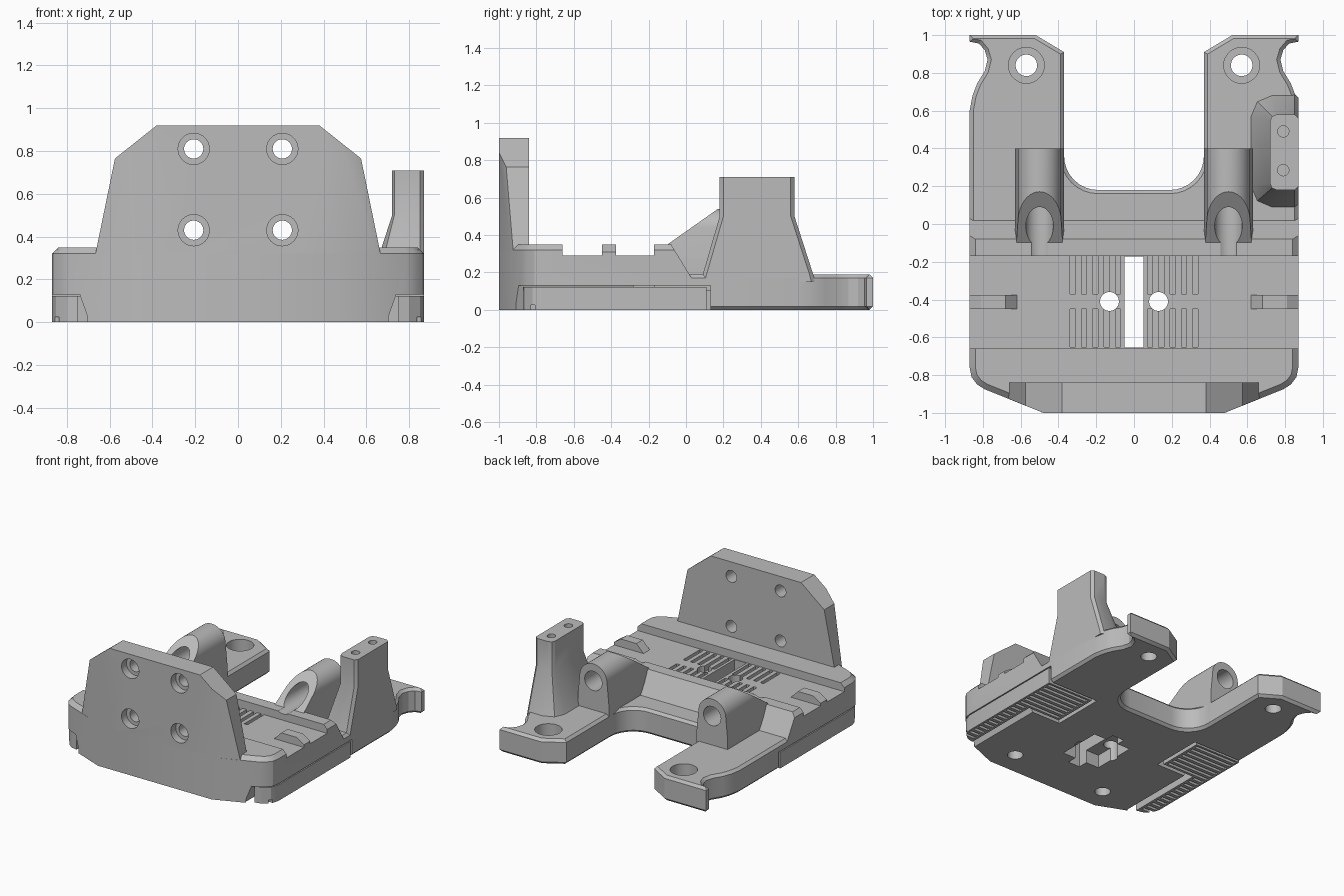
import bpy, bmesh
from math import sin, cos, pi
from mathutils import Vector

if "Cube" in bpy.data.objects:
    bpy.data.objects.remove(bpy.data.objects["Cube"], do_unlink=True)

grey = bpy.data.materials.new("plain grey")
grey.use_nodes = True
COLOUR = (0.5, 0.5, 0.5, 1)
grey.diffuse_color = COLOUR
grey.node_tree.nodes["Principled BSDF"].inputs["Base Color"].default_value = COLOUR


def finish(name, bm):
    bmesh.ops.recalc_face_normals(bm, faces=bm.faces)
    mesh = bpy.data.meshes.new(name)
    bm.to_mesh(mesh)
    bm.free()
    mesh.materials.append(grey)
    obj = bpy.data.objects.new(name, mesh)
    bpy.context.collection.objects.link(obj)
    return obj


def loft(name, rings):
    """Skin a stack of equal-length point rings and cap both ends."""
    bm = bmesh.new()
    loops = [[bm.verts.new(p) for p in ring] for ring in rings]
    n = len(loops[0])
    for a, b in zip(loops, loops[1:]):
        for i in range(n):
            j = (i + 1) % n
            bm.faces.new((a[i], a[j], b[j], b[i]))
    bm.faces.new(loops[0])
    bm.faces.new(loops[-1])
    return finish(name, bm)


def prism(name, pts, axis, lo, hi):
    """Extrude a 2D outline along an axis."""
    place = {"x": lambda a, b, h: (h, a, b),
             "y": lambda a, b, h: (a, h, b),
             "z": lambda a, b, h: (a, b, h)}[axis]
    return loft(name, [[place(a, b, h) for a, b in pts] for h in (lo, hi)])


def box(name, x0, x1, y0, y1, z0, z1):
    return prism(name, [(x0, y0), (x1, y0), (x1, y1), (x0, y1)], "z", z0, z1)


def arc(cx, cy, r, start, end, n):
    steps = [start + (end - start) * i / n for i in range(n + 1)]
    return [(cx + r * cos(t), cy + r * sin(t)) for t in steps]


def rod(name, a, b, r, axis, lo, hi):
    return prism(name, arc(a, b, r, 0, 2 * pi, 32)[:-1], axis, lo, hi)


def symmetric(half):
    return half + [(-x, y) for x, y in reversed(half)]


def chamfer(obj, heights, width):
    bm = bmesh.new()
    bm.from_mesh(obj.data)
    edges = [e for e in bm.edges if any(all(abs(v.co.z - h) < 1e-4 for v in e.verts) for h in heights)]
    bmesh.ops.bevel(bm, geom=edges, offset=width, segments=1, affect="EDGES", clamp_overlap=True)
    bm.to_mesh(obj.data)
    bm.free()


def boolean(obj, tool, op="DIFFERENCE", keep=False):
    mod = obj.modifiers.new("cut", "BOOLEAN")
    mod.operation, mod.solver, mod.object = op, "EXACT", tool
    bpy.context.view_layer.update()
    graph = bpy.context.evaluated_depsgraph_get()
    mesh = bpy.data.meshes.new_from_object(obj.evaluated_get(graph))
    obj.modifiers.clear()
    obj.data = mesh
    if not keep:
        bpy.data.objects.remove(tool, do_unlink=True)


parts = []
SIDES = (1, -1)

# Front deck with a chamfered rim, a cross trough and a sloping rear
base = prism("base", symmetric([(0.48, -1), (0.79, -0.875), (0.83, -0.85), (0.86, -0.81),
                                (0.87, -0.76), (0.87, 0.1)]), "z", 0, 0.35)
chamfer(base, [0.35], 0.03)
boolean(base, prism("trough", [(-0.66, 0.29), (-0.17, 0.29), (-0.17, 0.5), (-0.66, 0.5)], "x", -1, 1))
boolean(base, prism("slope", [(-0.08, 0.35), (0.03, 0.17), (0.3, 0.17), (0.3, 0.5), (-0.08, 0.5)], "x", -1, 1))

# Rear arms around a rounded bay, with a waist near each tip
half = arc(0.19, 0.36, 0.18, -pi / 2, 0, 8)
half += [(0.37, 0.91), (0.52, 1), (0.87, 1), (0.87, 0.965), (0.82, 0.955), (0.79, 0.92),
         (0.775, 0.87), (0.79, 0.81), (0.83, 0.745), (0.855, 0.68), (0.87, 0.6), (0.87, -0.2)]
arms = prism("arms", symmetric(half), "z", 0, 0.19)
chamfer(arms, [0, 0.19], 0.02)
boolean(base, arms, "UNION")
parts.append(base)

# Centre slot with its underside recess
boolean(base, box("slot", -0.05, 0.05, -0.655, -0.172, -1, 1))
boolean(base, box("recess", -0.16, 0.16, -0.58, -0.24, -1, 0.1))

for s in SIDES:
    # Screw holes in the arms, deck and underside
    boolean(base, rod("screw", s * 0.57, 0.84, 0.057, "z", -1, 1))
    boolean(base, rod("counterbore", s * 0.57, 0.84, 0.095, "z", 0.09, 1))
    boolean(base, rod("deck_hole", s * 0.13, -0.41, 0.05, "z", -1, 1))
    boolean(base, rod("blind_hole", s * 0.4, -0.82, 0.055, "z", -1, 0.2))
    # Grille slots either side of the centre line
    for i in range(5):
        x = s * (0.085 + 0.06 * i)
        for y in (-0.65, -0.37):
            boolean(base, box("grille", x - 0.014, x + 0.014, y, y + 0.2, 0.245, 0.5))
    # Pockets for the grip pads
    boolean(base, prism("long_pocket", [(s * 0.69, -0.01), (s * 0.74, 0.13), (s, 0.13), (s, -0.01)],
                        "y", -0.91, 0.13))
    boolean(base, box("wide_pocket", *sorted((s * 0.45, s)), -0.28, 0.13, -0.01, 0.13))

    # Ribbed grip pad
    outline = [(0.75, -0.87), (0.8, -0.86), (0.85, -0.82), (0.87, -0.76), (0.87, 0.11),
               (0.48, 0.11), (0.48, -0.25), (0.75, -0.25)]
    pad = prism("grip_pad", [(s * x, y) for x, y in outline], "z", 0, 0.122)
    for i in range(19):
        y = -0.83 + 0.05 * i
        left = 0.5 if y > -0.24 else 0.77
        boolean(pad, box("groove", *sorted((s * left, s * 0.855)), y, y + 0.024, -1, 0.025))
    parts.append(pad)

    # Wedge stop in the trough
    parts.append(prism("wedge_stop", [(s * x, z) for x, z in
                       ((0.62, 0.28), (0.62, 0.29), (0.68, 0.35), (0.81, 0.35), (0.87, 0.31), (0.87, 0.28))],
                       "y", -0.45, -0.375))

    # Arched guide tube with a slanted mouth
    arch = [(s * 0.5 + 0.13, 0.1), (s * 0.5 + 0.13, 0.27)] + arc(s * 0.5, 0.425, 0.115, 0, pi, 20)
    arch += [(s * 0.5 - 0.13, 0.27), (s * 0.5 - 0.13, 0.1)]
    tube = prism("guide_tube", arch, "y", -0.17, 0.4)
    boolean(tube, prism("slant", [(-0.3, 0.208), (0.171, 0.54), (0.171, 0.8), (-0.3, 0.8)], "x", -1, 1))
    bore = rod("bore", s * 0.5, 0.41, 0.073, "y", -0.3, 0.6)
    boolean(base, bore, keep=True)
    boolean(tube, bore)
    parts.append(tube)

# Front mounting plate, narrowed at its front corners
plate = prism("mounting_plate", symmetric([(0.69, 0.2), (0.66, 0.35), (0.575, 0.765), (0.38, 0.92)]),
              "y", -1, -0.84)
boolean(plate, prism("plan", symmetric([(0.48, -1), (0.726, -0.9), (0.726, -0.84)]), "z", 0, 1), "INTERSECT")
for s in SIDES:
    for z in (0.43, 0.81):
        boolean(plate, rod("hole", s * 0.207, z, 0.045, "y", -2, 0))
        boolean(plate, rod("counterbore", s * 0.207, z, 0.073, "y", -2, -0.94))
parts.append(plate)


# Flared tower on the left arm
def tower_ring(x0, y0, y1, c, z):
    e = 0.02
    return [Vector((x, y, z)) for x, y in
            ((x0 + c, y0), (0.87 - e, y0), (0.87, y0 + e), (0.87, y1 - e),
             (0.87 - e, y1), (x0 + c, y1), (x0 + 0.3 * c, y1 - 0.3 * c), (x0, y1 - c),
             (x0, y0 + c), (x0 + 0.3 * c, y0 + 0.3 * c))]


tower = loft("tower", [tower_ring(0.61, 0.08, 0.69, 0.11, 0.15), tower_ring(0.62, 0.09, 0.68, 0.11, 0.19),
                       tower_ring(0.72, 0.18, 0.58, 0.035, 0.5), tower_ring(0.72, 0.18, 0.58, 0.035, 0.71)])
for y in (0.285, 0.49):
    boolean(tower, rod("pin_hole", 0.79, y, 0.03, "z", 0.55, 1))
parts.append(tower)

# Smooth the round surfaces and keep the corners crisp
bpy.ops.object.select_all(action="DESELECT")
for part in parts:
    part.select_set(True)
bpy.context.view_layer.objects.active = base
bpy.ops.object.shade_smooth_by_angle(angle=0.4)
